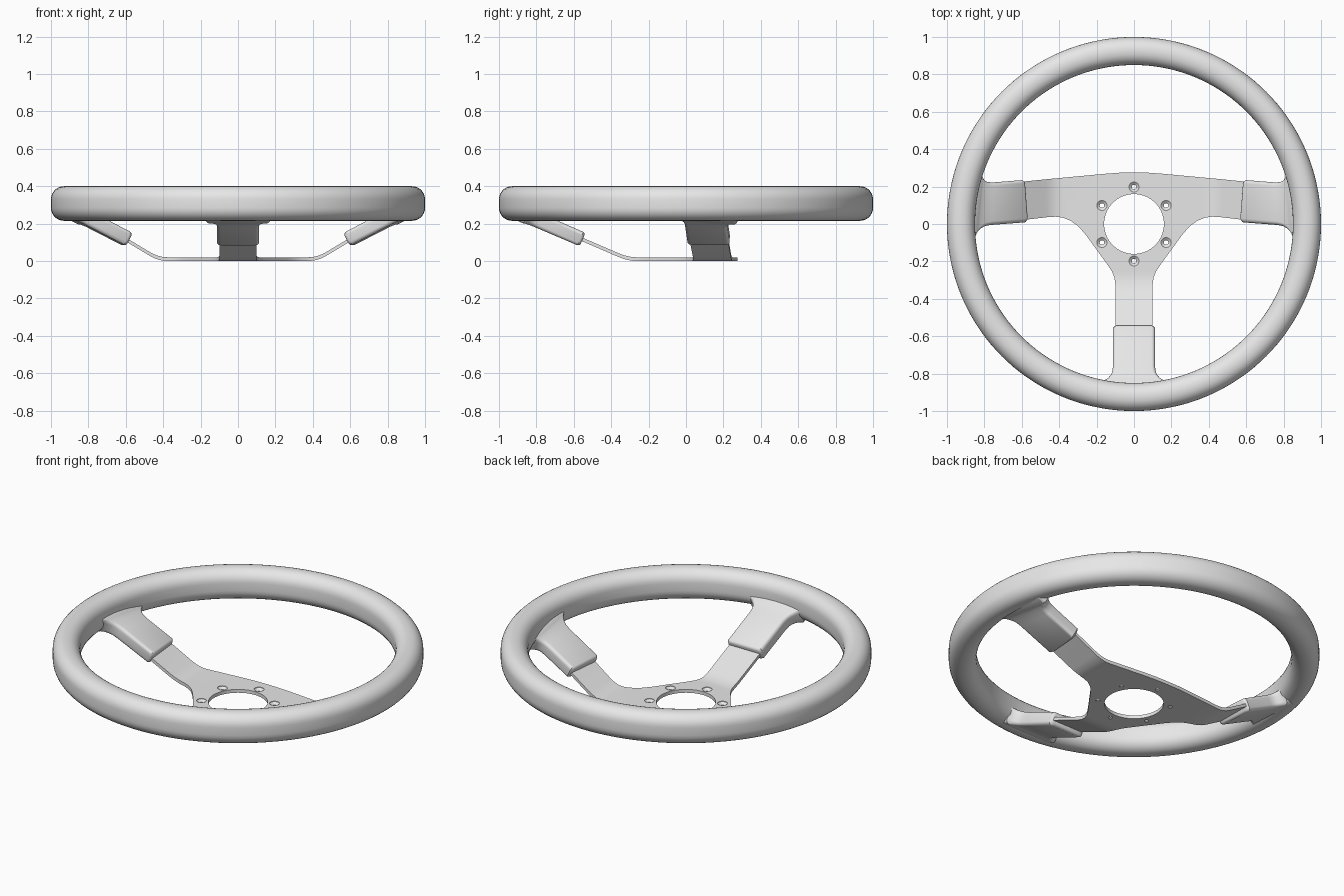
import bpy, bmesh, math
from mathutils import Vector

cube = bpy.data.objects.get("Cube")
if cube:
    bpy.data.objects.remove(cube)

grey = bpy.data.materials.new("plain grey")
grey.use_nodes = True
grey.diffuse_color = (0.8, 0.8, 0.8, 1)
grey.node_tree.nodes["Principled BSDF"].inputs["Base Color"].default_value = (0.8, 0.8, 0.8, 1)


def make_object(name, bm):
    bmesh.ops.recalc_face_normals(bm, faces=bm.faces)
    mesh = bpy.data.meshes.new(name)
    bm.to_mesh(mesh)
    bm.free()
    mesh.materials.append(grey)
    obj = bpy.data.objects.new(name, mesh)
    bpy.context.collection.objects.link(obj)
    return obj


def smooth(obj):
    bpy.ops.object.select_all(action='DESELECT')
    obj.select_set(True)
    bpy.context.view_layer.objects.active = obj
    bpy.ops.object.shade_smooth_by_angle(angle=math.radians(35))


def rounded_rect(hw, hh, r, n=5):
    """Closed 2D section with rounded corners."""
    pts = []
    for k, (sx, sy) in enumerate([(1, 1), (-1, 1), (-1, -1), (1, -1)]):
        for i in range(n + 1):
            a = math.pi / 2 * (k + i / n)
            pts.append((sx * (hw - r) + r * math.cos(a), sy * (hh - r) + r * math.sin(a)))
    return pts


def loft(name, sections, closed):
    """Skin a row of matching sections, either as a ring or with end caps."""
    bm = bmesh.new()
    rings = [[bm.verts.new(p) for p in s] for s in sections]
    pairs = list(zip(rings, rings[1:]))
    if closed:
        pairs.append((rings[-1], rings[0]))
    for a, b in pairs:
        for i in range(len(a)):
            j = (i + 1) % len(a)
            bm.faces.new((a[i], a[j], b[j], b[i]))
    if not closed:
        bm.faces.new(rings[0])
        bm.faces.new(rings[-1])
    obj = make_object(name, bm)
    smooth(obj)
    return obj


# Rim: rounded section swept round a circle
section = rounded_rect(0.075, 0.0925, 0.07, 7)
rim = []
for k in range(144):
    a = math.tau * k / 144
    rim.append([((0.925 + u) * math.cos(a), (0.925 + u) * math.sin(a), 0.3075 + w) for u, w in section])
loft("rim", rim, True)


# Spoke sleeves: rounded blocks that flare into the rim
def sleeve(name, start, axis, across, reach, shear):
    start, axis, across = Vector(start), Vector(axis).normalized(), Vector(across).normalized()
    up = axis.cross(across)
    if up.z < 0:
        up.negate()
    stations = [(0, 0.1, 0.027), (0.004, 0.107, 0.034), (0.013, 0.113, 0.039),
                (reach - 0.085, 0.113, 0.04), (reach - 0.055, 0.117, 0.04),
                (reach - 0.035, 0.126, 0.041), (reach - 0.018, 0.14, 0.042),
                (reach - 0.006, 0.156, 0.044), (reach, 0.172, 0.046), (reach + 0.05, 0.176, 0.046)]
    rows = []
    for s, hw, ht in stations:
        slant = shear * min(1, s / reach)
        rows.append([start + axis * (s - slant * u) + across * u + up * w
                     for u, w in rounded_rect(hw, ht, 0.02)])
    loft(name, rows, False)


for side, sx in (("left", 1), ("right", -1)):
    sleeve(side + "_spoke_sleeve", (sx * 0.588, 0.122, 0.115), (sx, -0.078, 0.52),
           (sx * 0.078, 1, 0), 0.295, 0.2)
sleeve("lower_spoke_sleeve", (0, -0.553, 0.115), (0, -1, 0.43), (1, 0, 0), 0.325, 0)

# Spoke plate: half outline mirrored, creased and bent up along each spoke
half = [(0.08, 0.274), (0.16, 0.268), (0.3, 0.255), (0.45, 0.241), (0.66, 0.22),
        (0.66, 0.012), (0.57, 0.024), (0.46, 0.037), (0.42, 0.039), (0.38, 0.034),
        (0.34, 0.018), (0.3, -0.01), (0.26, -0.055), (0.14, -0.22), (0.118, -0.253),
        (0.105, -0.285), (0.1, -0.32), (0.1, -0.62)]
outline = [(0, 0.275)] + half + [(-x, y) for x, y in reversed(half)]


def ramp(d, middle, soft, slope):
    """Flat, then a rounded bend, then a straight rise."""
    t = d - middle + soft
    if t <= 0:
        return 0
    return slope * (t * t / (4 * soft) if t < 2 * soft else t - soft)


bm = bmesh.new()
bm.faces.new([bm.verts.new((x, y, 0)) for x, y in outline])
creases = []
for i in range(7):
    d = (i - 3) / 3 * 0.05
    creases += [((0.425 + d, 0, 0), (1, 0, 0)), ((-0.425 - d, 0, 0), (1, 0, 0)),
                ((0, -0.31 - d, 0), (0, 1, 0))]
for co, no in creases:
    bmesh.ops.bisect_plane(bm, geom=bm.verts[:] + bm.edges[:] + bm.faces[:], plane_co=co, plane_no=no)
for v in bm.verts:
    v.co.z = ramp(abs(v.co.x), 0.425, 0.05, 0.6) + ramp(-v.co.y, 0.31, 0.05, 0.43)
grown = bmesh.ops.extrude_face_region(bm, geom=bm.faces[:])
bmesh.ops.translate(bm, vec=(0, 0, 0.02),
                    verts=[g for g in grown["geom"] if isinstance(g, bmesh.types.BMVert)])
plate = make_object("spoke_plate", bm)


# Centre bore and six countersunk bolt holes
def cut(x, y, profile, sides):
    bm = bmesh.new()
    rings = [[bm.verts.new((x + r * math.cos(math.tau * k / sides),
                            y + r * math.sin(math.tau * k / sides), z)) for k in range(sides)]
             for r, z in profile]
    for a, b in zip(rings, rings[1:]):
        for i in range(sides):
            j = (i + 1) % sides
            bm.faces.new((a[i], a[j], b[j], b[i]))
    bm.faces.new(rings[0])
    bm.faces.new(rings[-1])
    cutter = make_object("hole_cutter", bm)
    cutter.hide_render = True
    mod = plate.modifiers.new("hole", 'BOOLEAN')
    mod.operation, mod.solver, mod.object = 'DIFFERENCE', 'EXACT', cutter
    bpy.context.view_layer.objects.active = plate
    bpy.ops.object.modifier_apply(modifier=mod.name)
    bpy.data.objects.remove(cutter)


cut(0, 0, [(0.16, -0.1), (0.16, 0.1)], 64)
for k in range(6):
    a = math.radians(30 + 60 * k)
    cut(0.198 * math.cos(a), 0.198 * math.sin(a),
        [(0.012, -0.1), (0.012, 0.005), (0.027, 0.017), (0.027, 0.1)], 24)
smooth(plate)
